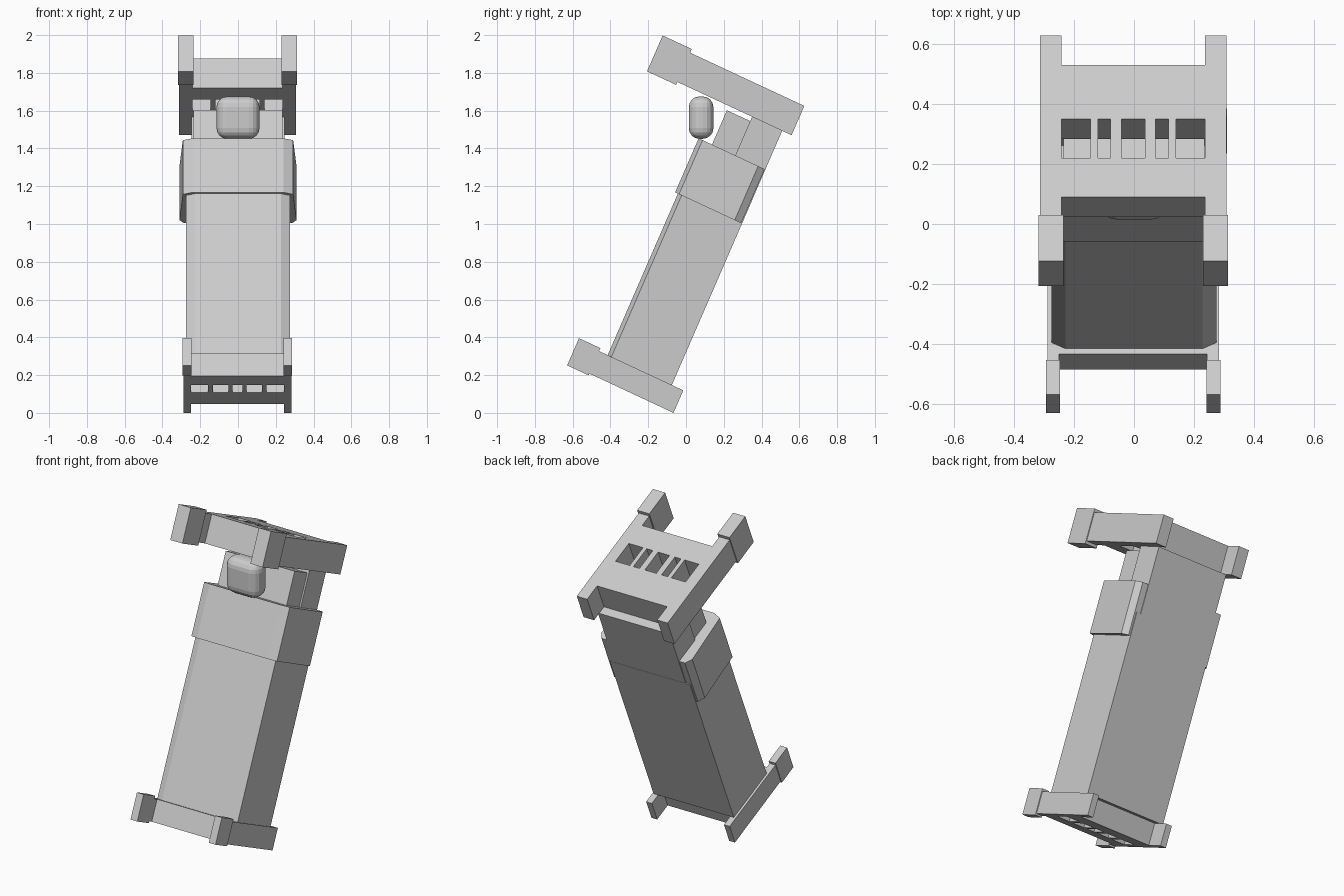
import bpy, bmesh
from math import sin, cos, radians
from mathutils import Vector

if "Cube" in bpy.data.objects:
    bpy.data.objects.remove(bpy.data.objects["Cube"])

# Bed frame axes: U runs foot -> head, V runs underside -> top of the bed
U = Vector((0, sin(radians(23.5)), cos(radians(23.5))))
V = Vector((0, -cos(radians(25)), sin(radians(25))))
ORIGIN = Vector((0, -0.066, 0))
SHIFT = -0.003


def place(x, s, h):
    return ORIGIN + Vector((x, 0, 0)) + U * s + V * h


def finish(name, bm):
    bmesh.ops.recalc_face_normals(bm, faces=bm.faces)
    me = bpy.data.meshes.new(name)
    bm.to_mesh(me)
    bm.free()
    ob = bpy.data.objects.new(name, me)
    bpy.context.collection.objects.link(ob)
    return ob


def add_prism(bm, profile, s0, s1):
    """Extrude an (x, h) outline along the bed from s0 to s1."""
    a = [bm.verts.new(place(x, s0, h)) for x, h in profile]
    b = [bm.verts.new(place(x, s1, h)) for x, h in profile]
    bm.faces.new(a)
    bm.faces.new(b[::-1])
    n = len(a)
    for i in range(n):
        j = (i + 1) % n
        bm.faces.new((a[i], b[i], b[j], a[j]))


def add_box(bm, x0, x1, s0, s1, h0, h1):
    add_prism(bm, [(x0, h0), (x1, h0), (x1, h1), (x0, h1)], s0, s1)


def prism(name, half, s0, s1):
    """Symmetric prism from the right half of its outline."""
    bm = bmesh.new()
    add_prism(bm, half + [(-x, h) for x, h in reversed(half)], s0, s1)
    return finish(name, bm)


def end_board(name, post, cap, rails, bars, s, cap_s, hs):
    """Posts with thicker caps, joined by two rails and upright bars."""
    h0, h1, h2 = hs
    bm = bmesh.new()
    for side in (-1, 1):
        def span(a, b):
            return sorted((side * a + SHIFT, side * b + SHIFT))
        add_box(bm, *span(*post), *s, h0, h1)
        add_box(bm, *span(*cap), *cap_s, h1, h2)
        for bar in bars:
            add_box(bm, *span(*bar), *s, rails[0][1], rails[1][0])
    for r0, r1 in rails:
        add_box(bm, -post[0] + SHIFT, post[0] + SHIFT, *s, r0, r1)
    return finish(name, bm)


# Headboard and footboard
end_board("headboard", (0.239, 0.31), (0.232, 0.315),
          [(0.12, 0.318), (0.461, 0.605)], [(0.039, 0.075), (0.117, 0.142)],
          (1.597, 1.766), (1.58, 1.787), (0.013, 0.68, 0.85))
end_board("footboard", (0.246, 0.285), (0.244, 0.29),
          [(0.113, 0.253), (0.35, 0.462)], [(0.027, 0.048), (0.129, 0.155)],
          (0.0, 0.13), (-0.01, 0.147), (0.0, 0.492, 0.617))

# Bed base and mattress
prism("bed_base", [(0.245, 0.068), (0.245, 0.244)], 0.13, 1.597)
prism("mattress", [(0.235, 0.244), (0.235, 0.38)], 0.14, 1.572)

# Blanket with chamfered top edges, and its folded-over end
prism("blanket", [(0.274, 0.067), (0.274, 0.42), (0.228, 0.442)], 0.13, 1.2)
prism("blanket_fold", [(0.285, 0.072), (0.31, 0.11), (0.292, 0.435), (0.24, 0.458)],
      1.062, 1.374)

# Upright rounded pillow
bm = bmesh.new()
bmesh.ops.create_cube(bm, size=1)
for v in bm.verts:
    v.co = Vector((v.co.x * 0.228, 0.08 + v.co.y * 0.13, 1.563 + v.co.z * 0.224))
pillow = finish("pillow", bm)
bev = pillow.modifiers.new("round", "BEVEL")
bev.width = 0.056
bev.segments = 4
